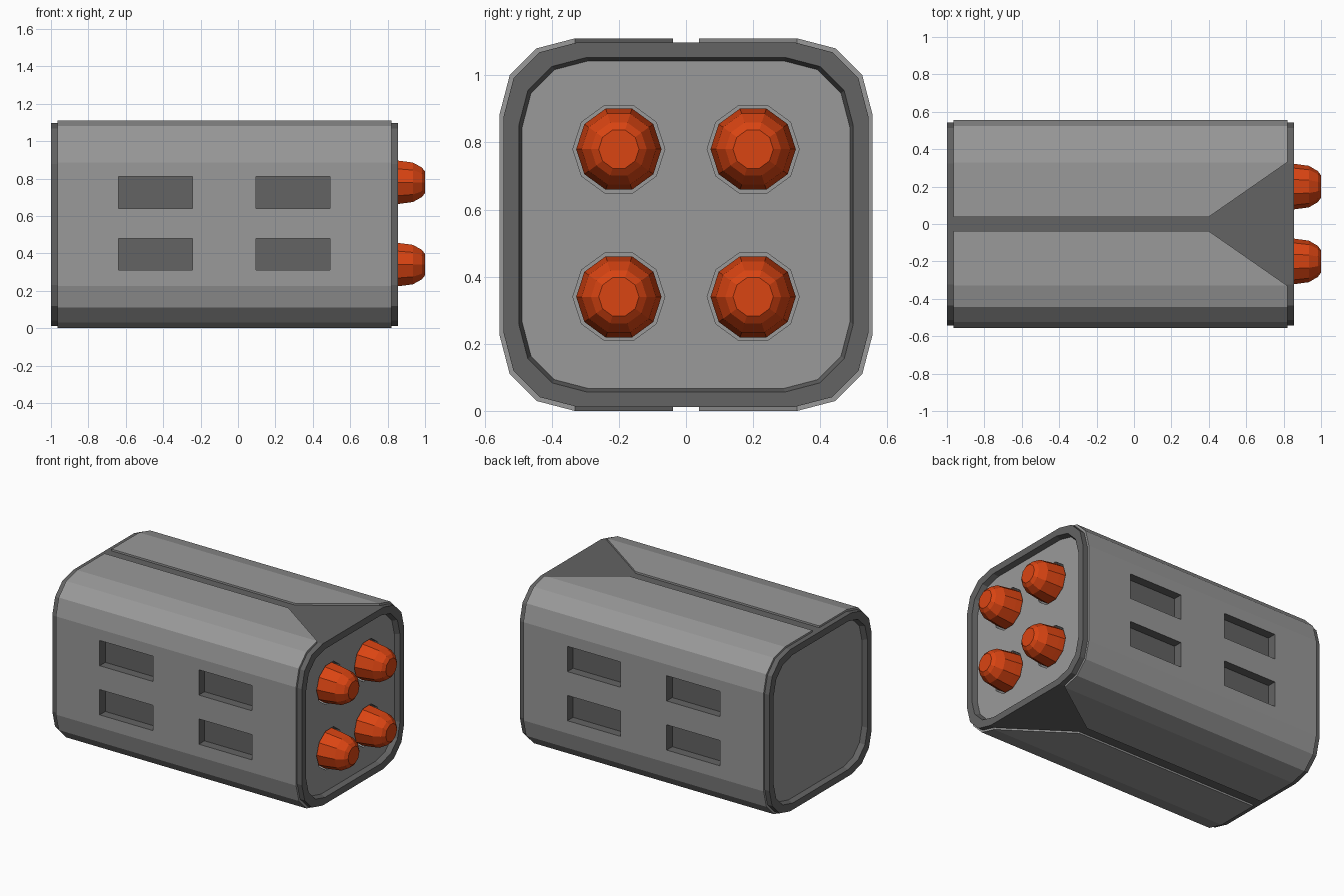
import bpy, bmesh, math

if "Cube" in bpy.data.objects:
    bpy.data.objects.remove(bpy.data.objects["Cube"])

H = 0.555          # half size of the pod
CZ = 0.555         # height of its long axis


def material(name, rgb):
    m = bpy.data.materials.new(name)
    m.diffuse_color = (*rgb, 1)
    m.use_nodes = True
    m.node_tree.nodes["Principled BSDF"].inputs["Base Color"].default_value = m.diffuse_color
    return m


DARK = material("dark grey", (0.125, 0.125, 0.125))
LIGHT = material("light grey", (0.32, 0.32, 0.32))
ORANGE = material("warhead orange", (0.70, 0.058, 0.006))


def finish(name, bm, mats):
    bmesh.ops.recalc_face_normals(bm, faces=bm.faces)
    me = bpy.data.meshes.new(name)
    bm.to_mesh(me)
    bm.free()
    for m in mats:
        me.materials.append(m)
    ob = bpy.data.objects.new(name, me)
    bpy.context.collection.objects.link(ob)
    return ob


def loft(bm, rings, cap_mat=0):
    """Skin equal-length rings of points and cap both ends."""
    vs = [[bm.verts.new(p) for p in r] for r in rings]
    n = len(vs[0])
    for a, b in zip(vs, vs[1:]):
        for i in range(n):
            j = (i + 1) % n
            bm.faces.new((a[i], a[j], b[j], b[i]))
    for r in (vs[0], vs[-1]):
        bm.faces.new(r).material_index = cap_mat


def lathe(bm, profile, y, z, cap_mat=0):
    """Ten-sided turned shape along x."""
    angles = [math.tau * i / 10 for i in range(10)]
    loft(bm, [[(x, y + r * math.cos(a), z + r * math.sin(a)) for a in angles]
              for x, r in profile], cap_mat)


def cut(ob, cutter):
    m = ob.modifiers.new("cut", 'BOOLEAN')
    m.operation = 'DIFFERENCE'
    m.solver = 'EXACT'
    m.object = cutter


# Right half of the rounded square section, top to bottom
corner = [(0.33, H), (0.445, 0.525), (0.525, 0.445), (H, 0.33)]
half = corner + [(y, -z) for y, z in reversed(corner)]
section = half + [(-y, z) for y, z in reversed(half)]
tubes = [(y, z) for y in (-0.2, 0.2) for z in (0.34, 0.78)]

# Dark core with a raised rim and a recessed light panel at each end
bm = bmesh.new()
core_rings = [(-0.965, 0.488), (-1, 0.498), (-1, 0.543),
              (0.855, 0.543), (0.855, 0.498), (0.82, 0.488)]
loft(bm, [[(x, y * s / H, CZ + z * s / H) for y, z in section]
          for x, s in core_rings], cap_mat=1)
core = finish("core", bm, [DARK, LIGHT])

# Light shell halves: groove along top and bottom that opens into a wedge
bm = bmesh.new()
for side in (-1, 1):
    rows = []
    for x, gap in ((-0.965, 0.038), (0.40, 0.038), (0.82, 0.33)):
        pts = [(gap, H)] + half + [(gap, -H)]
        rows.append([bm.verts.new((x, side * y, CZ + z)) for y, z in pts])
    for a, b in zip(rows, rows[1:]):
        for i in range(len(a) - 1):
            f = (a[i], a[i + 1], b[i + 1], b[i])
            bm.faces.new(f if side < 0 else f[::-1])
bmesh.ops.remove_doubles(bm, verts=bm.verts, dist=1e-4)
# Close each half down to an inner skin
for f in bm.faces:
    f.material_index = 1
bmesh.ops.recalc_face_normals(bm, faces=bm.faces)
if sum(f.normal.y * f.calc_center_median().y for f in bm.faces) < 0:
    bmesh.ops.reverse_faces(bm, faces=bm.faces)
inner = bmesh.ops.duplicate(bm, geom=bm.verts[:] + bm.edges[:] + bm.faces[:])
pairs = inner["vert_map"]
outer_verts = [v for v in bm.verts if v not in set(
    g for g in inner["geom"] if isinstance(g, bmesh.types.BMVert))]
outer_edges = [e for e in bm.edges if e.is_boundary and e.verts[0] in outer_verts]
for e in outer_edges:
    a, b = e.verts
    bm.faces.new((a, b, pairs[b], pairs[a])).material_index = 1
k = 0.535 / H
for v in outer_verts:
    w = pairs[v]
    w.co.z = CZ + (w.co.z - CZ) * k
    if abs(w.co.y) > 0.34:
        w.co.y *= k
shell = finish("shell", bm, [DARK, LIGHT])

# Window recesses on both long sides
bm = bmesh.new()
for side in (-1, 1):
    for x in (-0.442, 0.295):
        for z in (0.395, 0.725):
            c = bmesh.ops.create_cube(bm, size=1)["verts"]
            bmesh.ops.scale(bm, vec=(0.395, 0.13, 0.17), verts=c)
            bmesh.ops.translate(bm, vec=(x, side * 0.56, z), verts=c)
windows = finish("window_cutter", bm, [DARK, LIGHT])

# Launch tube bores in the front panel
bm = bmesh.new()
for y, z in tubes:
    lathe(bm, [(0.74, 0.137), (0.9, 0.137)], y, z, cap_mat=1)
for f in bm.faces:
    f.material_index = 1
bores = finish("bore_cutter", bm, [DARK, LIGHT])

cut(core, windows)
cut(core, bores)
cut(shell, windows)
for c in (windows, bores):
    c.hide_render = True
    c.hide_viewport = True

# Orange warheads
for n, (y, z) in enumerate(tubes, 1):
    bm = bmesh.new()
    lathe(bm, [(0.73, 0.115), (0.81, 0.127), (0.855, 0.122), (0.935, 0.111),
               (0.983, 0.083), (1.0, 0.06)], y, z)
    finish(f"warhead_{n}", bm, [ORANGE])
